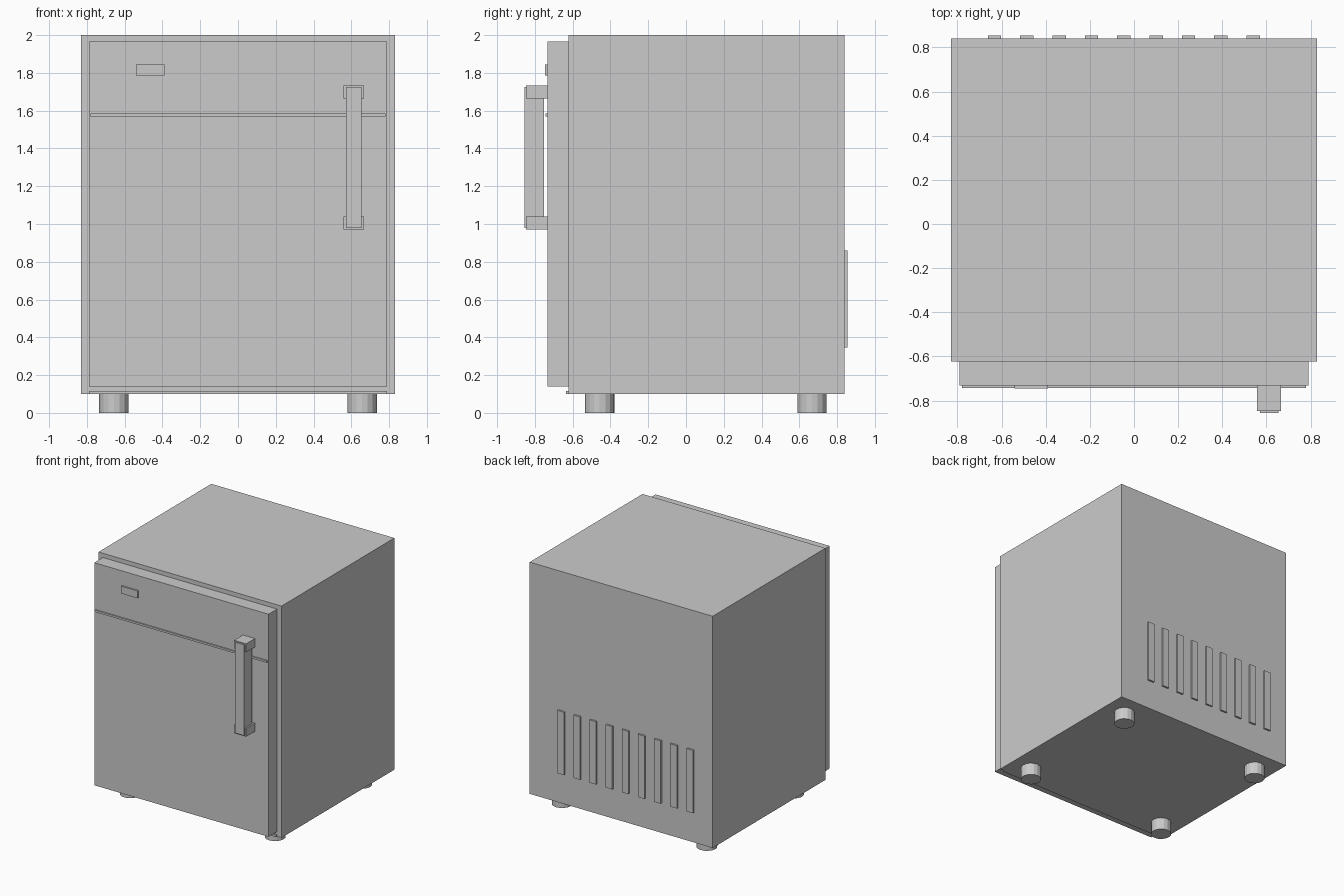
import bpy

if "Cube" in bpy.data.objects:
    bpy.data.objects.remove(bpy.data.objects["Cube"])


def box(name, x, y, z):
    """Box from (min, max) ranges on each axis."""
    bpy.ops.mesh.primitive_cube_add(size=1, location=[(a + b) / 2 for a, b in (x, y, z)])
    ob = bpy.context.object
    ob.name = name
    ob.scale = [b - a for a, b in (x, y, z)]
    bpy.ops.object.transform_apply(location=False, rotation=False, scale=True)
    return ob


# Cabinet and door
box("cabinet", (-0.83, 0.83), (-0.622, 0.84), (0.10, 2.0))
box("door", (-0.79, 0.79), (-0.733, -0.622), (0.14, 1.965))
box("kick_strip", (-0.79, 0.79), (-0.635, -0.622), (0.10, 0.116))

# Door trim and blank badge plate
box("door_trim", (-0.78, 0.78), (-0.743, -0.733), (1.568, 1.584))
box("badge_plate", (-0.541, -0.39), (-0.746, -0.733), (1.785, 1.845))

# Handle
box("handle_bar", (0.571, 0.655), (-0.856, -0.751), (0.98, 1.725))
for name, z in (("lower", 0.971), ("upper", 1.664)):
    box(f"handle_mount_{name}", (0.558, 0.667), (-0.847, -0.733), (z, z + 0.069))

# Rear vent slats
for i in range(9):
    x = -0.632 + i * 0.1465
    box(f"vent_slat_{i + 1}", (x - 0.03, x + 0.03), (0.84, 0.855), (0.345, 0.86))

# Feet
for side, x in (("left", -0.657), ("right", 0.657)):
    for end, y in (("front", -0.457), ("back", 0.667)):
        bpy.ops.mesh.primitive_cylinder_add(vertices=16, radius=0.078, depth=0.10,
                                            location=(x, y, 0.05))
        bpy.context.object.name = f"{end}_{side}_foot"
